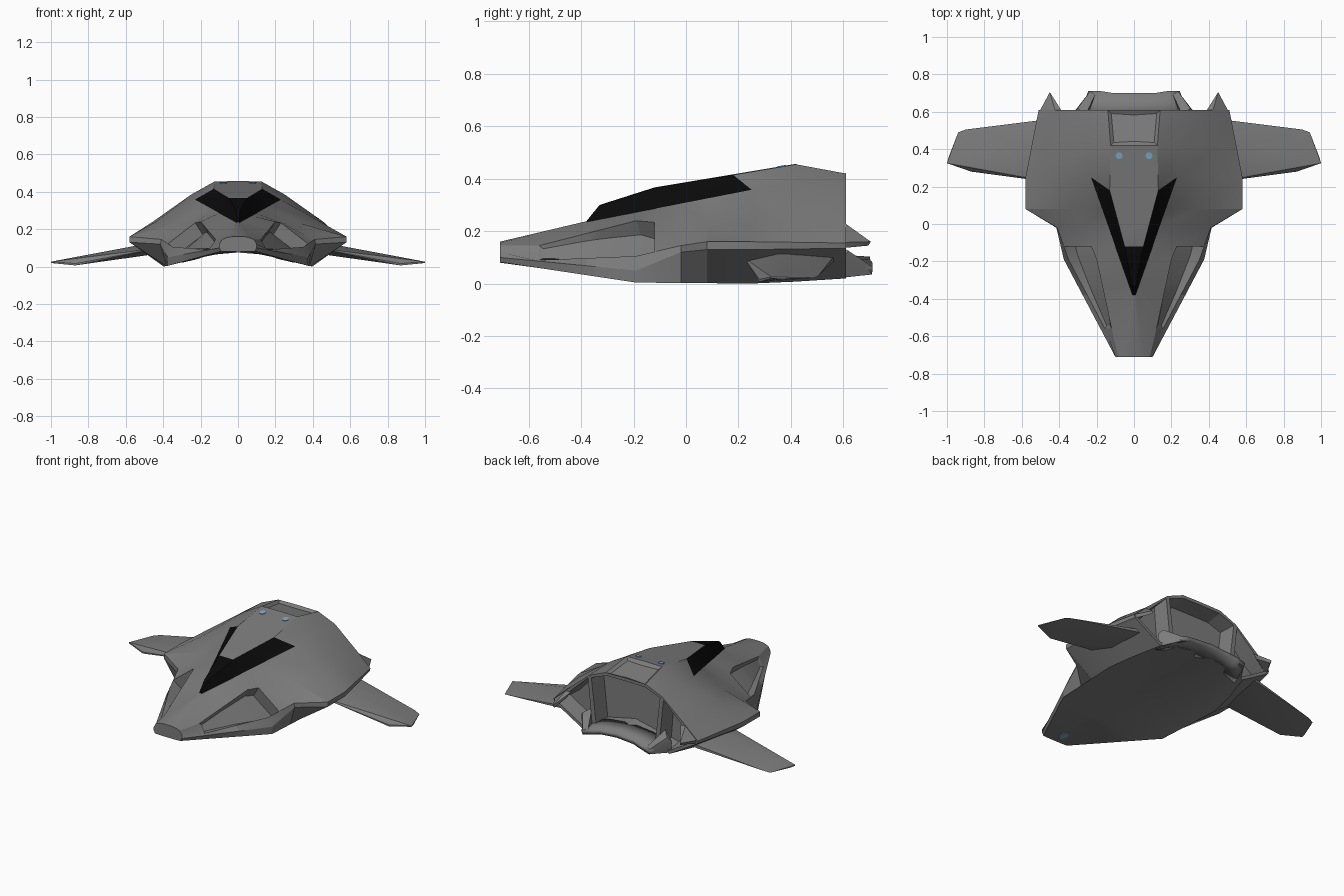
import bpy, bmesh, math
from mathutils import Vector

if "Cube" in bpy.data.objects:
    bpy.data.objects.remove(bpy.data.objects["Cube"])

def material(name, r, g, b):
    m = bpy.data.materials.new(name)
    m.diffuse_color = (r, g, b, 1)
    m.use_nodes = True
    m.node_tree.nodes["Principled BSDF"].inputs["Base Color"].default_value = m.diffuse_color
    return m

GREY = material("hull grey", 0.2, 0.2, 0.2)
BLACK = material("canopy black", 0.003, 0.003, 0.003)
BLUE = material("light blue", 0.2, 0.4, 0.6)

def finish(name, bm, mats, mirror=False, angle=18):
    bmesh.ops.recalc_face_normals(bm, faces=bm.faces[:])
    me = bpy.data.meshes.new(name)
    bm.to_mesh(me)
    bm.free()
    for m in mats:
        me.materials.append(m)
    ob = bpy.data.objects.new(name, me)
    bpy.context.collection.objects.link(ob)
    if mirror:
        ob.modifiers.new("mirror", 'MIRROR')
    bpy.ops.object.select_all(action='DESELECT')
    ob.select_set(True)
    bpy.context.view_layer.objects.active = ob
    bpy.ops.object.shade_smooth_by_angle(angle=math.radians(angle))
    return ob

def hull(name, pts, mat=GREY, mirror=True):
    bm = bmesh.new()
    for p in pts:
        bm.verts.new(p)
    res = bmesh.ops.convex_hull(bm, input=bm.verts[:])
    junk = [g for g in res["geom_interior"] if isinstance(g, bmesh.types.BMVert)]
    if junk:
        bmesh.ops.delete(bm, geom=junk, context='VERTS')
    return finish(name, bm, [mat], mirror)

# Body rails, each a list of (y, x, z) along the length
roof_mid = [(-.71, 0, .16), (-.38, 0, .238), (-.33, 0, .30), (-.12, 0, .367), (.42, 0, .457), (.61, 0, .422)]
roof_edge = [(-.71, .03, .16), (-.38, .004, .238), (-.33, .01, .298), (-.12, .05, .366),
             (.18, .13, .415), (.42, .125, .455), (.61, .14, .42)]
shoulder = [(-.71, .06, .155), (-.38, .008, .235), (.25, .23, .358), (.42, .25, .385), (.61, .26, .37)]
crest = [(-.71, .085, .145), (-.56, .12, .145), (-.19, .2, .24), (-.02, .27, .225),
         (.25, .43, .245), (.42, .455, .24), (.61, .42, .235)]
chine_top = [(-.71, .1, .12), (-.56, .155, .09), (-.19, .35, .105), (-.02, .41, .145),
             (.08, .58, .16), (.25, .58, .16), (.61, .51, .155)]
chine_low = [(-.71, .1, .1), (-.19, .375, .05), (-.02, .415, .12), (.08, .58, .13), (.25, .58, .13), (.61, .505, .135)]
keel = [(-.71, .09, .082), (-.19, .375, .004), (.3, .4, 0), (.61, .31, .02)]
belly = [(-.71, .05, .08), (-.19, .22, .045), (.3, .25, .045), (.61, .22, .05)]
belly_mid = [(-.71, 0, .08), (-.2, 0, .09), (.61, 0, .085)]
RAILS = (roof_mid, roof_edge, shoulder, crest, chine_top, chine_low, keel, belly, belly_mid)

def sample(rail, y):
    for a, b in zip(rail, rail[1:]):
        if y <= b[0] + 1e-6:
            t = (y - a[0]) / (b[0] - a[0])
            return Vector((a[1] + t * (b[1] - a[1]), y, a[2] + t * (b[2] - a[2])))

# Body: loft of 16-point sections
stations = [-.71, -.56, -.38, -.33, -.19, -.12, -.02, .08, .25, .42, .61]
bm = bmesh.new()
rings = []
for y in stations:
    half = [sample(r, .18 if (r is roof_edge and y == .25) else y) for r in RAILS]
    full = half + [Vector((-p.x, p.y, p.z)) for p in half[7:0:-1]]
    rings.append([bm.verts.new(p) for p in full])
panels, hatch = [], []
for (ya, ra), (yb, rb) in zip(zip(stations, rings), zip(stations[1:], rings[1:])):
    for k in range(16):
        j = (k + 1) % 16
        f = bm.faces.new((ra[k], ra[j], rb[j], rb[k]))
        side = min(k, 15 - k)
        if ya >= -.38 and ((side == 1 and yb <= .25) or (side == 0 and yb <= -.12)):
            f.material_index = 1
        if side == 3 and ya >= -.56 and yb <= -.12:
            panels.append(f)
        if side == 0 and ya >= .42:
            hatch.append(f)
bm.faces.new(rings[0])
cap = [bm.faces.new([rings[-1][i] for i in ids]) for ids in
       ((0, 1, 2, 7, 8, 9, 14, 15), (2, 3, 4, 5, 6, 7), (14, 13, 12, 11, 10, 9))]
bmesh.ops.recalc_face_normals(bm, faces=bm.faces[:])
# Intake channels, deepening toward the rear
bmesh.ops.inset_region(bm, faces=panels, thickness=.014, depth=0, use_even_offset=True)
bm.normal_update()
moves = {}
for f in panels:
    for v in f.verts:
        moves.setdefault(v, []).append(f.normal.copy())
for v, ns in moves.items():
    n = sum(ns, Vector()).normalized()
    v.co -= n * (.008 + .07 * max(0, (v.co.y + .56) / .44) ** 1.5)
# Roof hatch recess and the three exhaust cavities
bmesh.ops.inset_region(bm, faces=hatch, thickness=.025, depth=-.015)
bmesh.ops.inset_individual(bm, faces=cap, thickness=.02, depth=0)
bmesh.ops.inset_individual(bm, faces=cap, thickness=.02, depth=-.1)
finish("body", bm, [GREY, BLACK])

# Wings
hull("wing", [(.42, .22, .10), (.42, .36, .135), (.42, .36, .07), (.42, .565, .105), (.42, .565, .085),
              (.87, .28, .006), (.87, .28, .016), (.88, .38, .047), (.90, .505, .03),
              (.94, .49, .022), (.99, .36, .018), (1.0, .325, .02), (1.0, .325, .026)])

# Rear fin tips over the side exhausts
hull("fin_tip", [(.512, .59, .157), (.505, .59, .135), (.45, .705, .16), (.445, .695, .145),
                 (.42, .60, .235), (.39, .61, .225), (.41, .62, .19)])

# Lower wall between the exhausts
hull("exhaust_wall", [(.26, .58, .15), (.30, .62, .125), (.32, .60, .10), (.31, .59, .022), (.24, .59, .05),
                      (.235, .71, .065), (.20, .71, .06), (.235, .71, .035), (.20, .71, .045)])

# Arched exhaust floor plate
bm = bmesh.new()
rows = []
for y, e, ze, zc in ((.55, .30, .02, .085), (.71, .235, .036, .075)):
    rows.append([bm.verts.new((e * t, y - (.01 if abs(t) < .6 and y > .6 else 0), ze + (zc - ze) * (1 - t * t)))
                 for t in (-1, -.75, -.5, 0, .5, .75, 1)])
for i in range(6):
    bm.faces.new((rows[0][i], rows[0][i + 1], rows[1][i + 1], rows[1][i]))
plate = finish("exhaust_floor", bm, [GREY])
sol = plate.modifiers.new("thickness", 'SOLIDIFY')
sol.thickness = .028
sol.offset = 1 if plate.data.polygons[0].normal.z > 0 else -1

# Small blue marker lights
def light(name, x, y, z, w, d, dzdx=0.0, dzdy=0.0, mirror=True):
    pts = []
    for i in range(6):
        a = i * math.pi / 3
        px, py = w * math.cos(a), d * math.sin(a)
        for h in (-.004, .003):
            pts.append((x + px, y + py, z + px * dzdx + py * dzdy + h))
    hull(name, pts, BLUE, mirror)

light("roof_light", .08, .365, .447, .02, .02, 0, .167)
light("belly_light", 0, -.63, .081, .025, .04, 0, .02, False)
